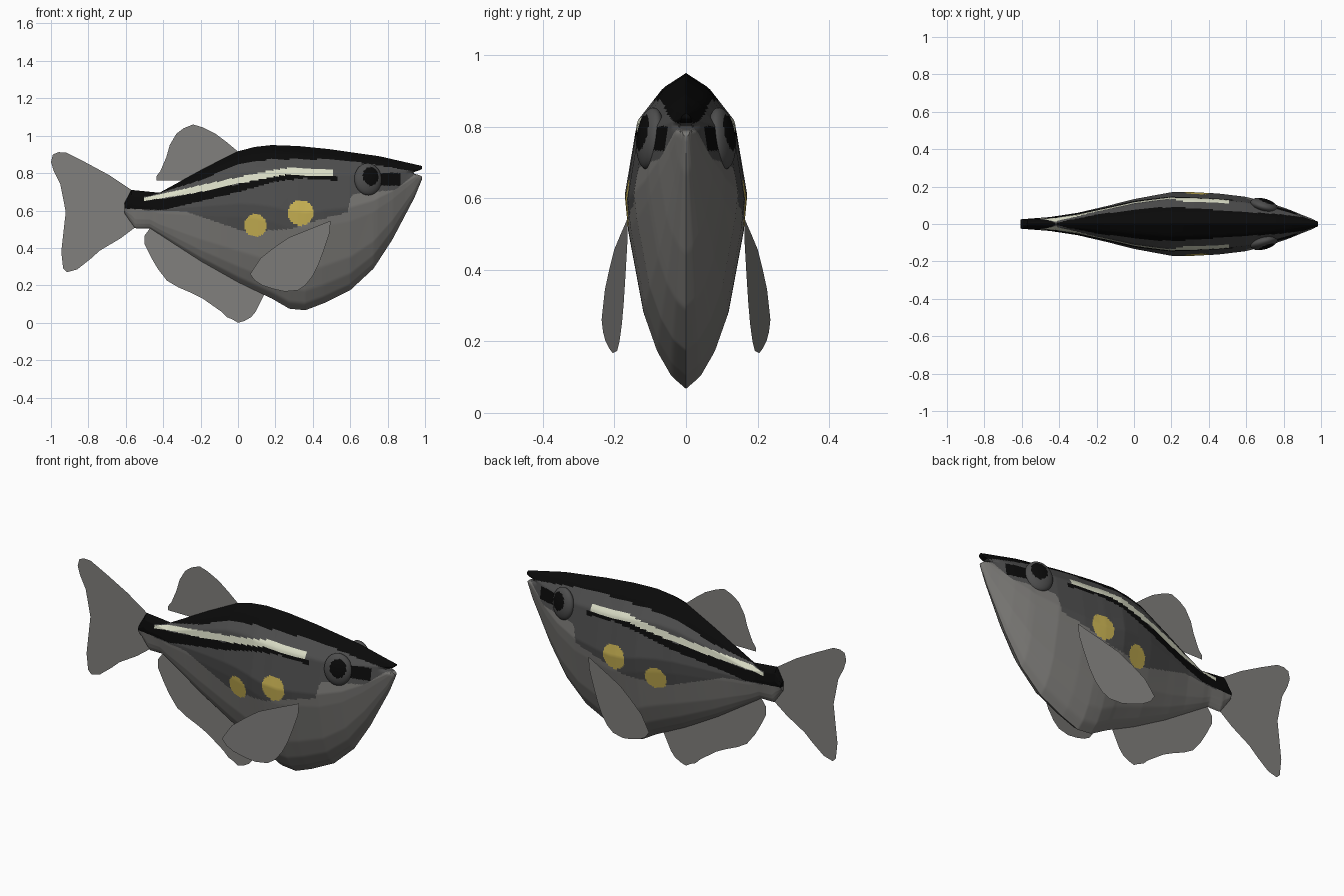
import bpy, bmesh, math
from mathutils import Vector, Matrix

if "Cube" in bpy.data.objects:
    bpy.data.objects.remove(bpy.data.objects["Cube"])


def material(name, r, g, b):
    m = bpy.data.materials.new(name)
    m.diffuse_color = (r, g, b, 1)
    m.use_nodes = True
    m.node_tree.nodes["Principled BSDF"].inputs["Base Color"].default_value = m.diffuse_color
    return m


BLACK = material("black", 0.003, 0.003, 0.003)
DARK = material("dark grey", 0.075, 0.075, 0.075)
BELLY = material("belly grey", 0.19, 0.185, 0.175)
CREAM = material("cream", 0.72, 0.74, 0.58)
YELLOW = material("yellow", 0.60, 0.46, 0.09)
FIN = material("fin grey", 0.22, 0.215, 0.205)


def lerp(x, pts):
    """Piecewise linear curve through (x, value) points."""
    if x <= pts[0][0]:
        return pts[0][1]
    for (a, u), (b, v) in zip(pts, pts[1:]):
        if x <= b:
            return u + (v - u) * (x - a) / (b - a)
    return pts[-1][1]


def finish(name, bm, mats, smooth=True):
    me = bpy.data.meshes.new(name)
    bm.to_mesh(me)
    bm.free()
    for m in mats:
        me.materials.append(m)
    for p in me.polygons:
        p.use_smooth = smooth
    ob = bpy.data.objects.new(name, me)
    bpy.context.collection.objects.link(ob)
    return ob


# Body outline: back, belly, half width along x, and a shared cross-section
BACK = [(-.607, .64), (-.57, .71), (-.42, .695), (-.18, .826), (0, .917), (.09, .94), (.18, .95),
        (.32, .945), (.49, .928), (.757, .89), (.985, .838)]
UNDER = [(-.607, .585), (-.55, .505), (-.47, .505), (-.2, .33), (0, .217), (.18, .13), (.275, .075),
         (.36, .067), (.46, .105), (.6, .174), (.725, .29), (.826, .446), (.944, .67), (.985, .77)]
WIDTH = [(-.607, .025), (-.45, .037), (-.3, .06), (-.15, .095), (0, .133), (.2, .17), (.32, .17),
         (.45, .163), (.6, .145), (.75, .105), (.83, .077), (.9, .048), (.985, .016)]
SECTION = [(0, 0), (.04, .24), (.12, .48), (.24, .70), (.5, .95), (.6, 1), (.84, .8), (.95, .38), (1, 0)]

# Painted pattern, given as heights along x
BAND = [(-.607, .66), (-.47, .678), (-.2, .762), (0, .848), (.17, .874), (.49, .874), (.68, .853), (.94, .81)]
STRIPE = [(-.5, .66), (-.26, .705), (0, .76), (.17, .795), (.28, .812), (.5, .80)]
LINE = [(-.6, .64), (-.4, .632), (-.2, .675), (0, .72), (.2, .772), (.35, .787), (.53, .77)]
FLANK = [(-.5, .60), (-.28, .595), (-.12, .54), (.03, .49), (.28, .50), (.43, .55), (.585, .59),
         (.6, .66), (.62, .69), (.84, .71), (.94, .79)]


def paint(x, z):
    for sx, sz, r in ((.093, .52, .06), (.335, .588, .068)):
        if math.hypot(x - sx, z - sz) < r:
            return 4
    if z > lerp(x, BAND) or (x < -.5 and z > .61):
        return 0
    if -.5 < x < .505 and abs(z - lerp(x, STRIPE)) < lerp(x, [(-.5, .009), (-.2, .018), (.5, .018)]):
        return 3
    if x < .53 and abs(z - lerp(x, LINE)) < lerp(x, [(-.45, .03), (0, .021), (.53, .011)]):
        return 0
    if .76 < x < .87 and abs(z - .767) < .034:
        return 0
    if x > -.5 and z > lerp(x, FLANK):
        return 1
    return 2


def make_body():
    bm = bmesh.new()
    nx, nt = 260, 90
    rings = []
    for i in range(nx + 1):
        x = -.607 + 1.592 * i / nx
        lo, hi, w = lerp(x, UNDER), lerp(x, BACK), lerp(x, WIDTH)
        ring = []
        for k in range(2 * nt):
            side = -1 if k <= nt else 1
            t = k / nt if k <= nt else 2 - k / nt
            z = lo + (hi - lo) * t
            # mouth notch pushed into the snout tip
            dent = .05 * math.exp(-((z - .802) / .012) ** 2) * max(0, (x - .9) / .085)
            ring.append(bm.verts.new((x - dent, side * w * lerp(t, SECTION), z)))
        rings.append(ring)
    for a, b in zip(rings, rings[1:]):
        for k in range(2 * nt):
            j = (k + 1) % (2 * nt)
            f = bm.faces.new((a[k], b[k], b[j], a[j]))
            c = f.calc_center_median()
            f.material_index = paint(c.x, c.z)
    for ring in (rings[0], rings[-1]):
        for k in range(nt):
            quad = [ring[k], ring[k + 1], ring[-k - 1], ring[-k]]
            f = bm.faces.new(list(dict.fromkeys(quad)))
            f.material_index = paint(f.calc_center_median().x, f.calc_center_median().z)
    bmesh.ops.recalc_face_normals(bm, faces=bm.faces)
    ob = finish("body", bm, [BLACK, DARK, BELLY, CREAM, YELLOW])
    bpy.context.view_layer.objects.active = ob
    ob.select_set(True)
    bpy.ops.object.shade_smooth_by_angle(angle=math.radians(35))
    ob.select_set(False)


def make_eye(name, side):
    bm = bmesh.new()
    bmesh.ops.create_uvsphere(bm, u_segments=40, v_segments=32, radius=1)
    for f in bm.faces:  # local z looks outward
        c = f.calc_center_median()
        f.material_index = 0 if c.z > 0 and math.hypot(c.x - .1, c.y - .15) < .58 else 1
    out = Vector((.28, -1, .12)).normalized()
    right = Vector((0, 0, 1)).cross(out).normalized()
    up = out.cross(right)
    rot = Matrix((right, up, out)).transposed().to_4x4()
    bm.transform(Matrix.Translation((.695, -.1, .767)) @ rot @ Matrix.Diagonal((.075, .087, .034, 1)))
    if side > 0:
        bm.transform(Matrix.Diagonal((1, -1, 1, 1)))
        bmesh.ops.reverse_faces(bm, faces=bm.faces)
    finish(name, bm, [BLACK, DARK])


def make_fin(name, outline, place=lambda x: 0):
    """Thin flat fin from an (x, z) outline; place gives y."""
    bm = bmesh.new()
    f = bm.faces.new([bm.verts.new((x, place(x), z)) for x, z in outline])
    bmesh.ops.triangulate(bm, faces=[f])
    finish(name, bm, [FIN], smooth=False)


make_body()
make_eye("eye_front", -1)
make_eye("eye_back", 1)

make_fin("tail_fin", [
    (-.54, .69), (-.57, .71), (-.69, .79), (-.82, .86), (-.92, .91), (-.96, .912), (-.99, .90), (-1, .86),
    (-.985, .81), (-.95, .74), (-.91, .69), (-.87, .645), (-.865, .60), (-.875, .55), (-.90, .50),
    (-.935, .43), (-.945, .38), (-.93, .34), (-.935, .29), (-.915, .27), (-.86, .285), (-.79, .34),
    (-.74, .385), (-.63, .45), (-.55, .51), (-.54, .55)])
make_fin("dorsal_fin", [
    (-.437, .76), (-.435, .785), (-.40, .83), (-.385, .88), (-.365, .95), (-.33, 1.01), (-.29, 1.04),
    (-.24, 1.06), (-.19, 1.045), (-.12, 1.01), (-.06, .965), (0, .915), (.02, .85), (-.2, .76)])
make_fin("anal_fin", [
    (-.46, .52), (-.50, .465), (-.50, .42), (-.465, .35), (-.43, .29), (-.38, .225), (-.32, .19), (-.25, .16),
    (-.19, .13), (-.13, .105), (-.09, .06), (-.06, .03), (-.03, .018), (0, .0), (.035, .01), (.07, .03),
    (.095, .06), (.115, .10), (.14, .15), (.15, .19), (0, .27), (-.2, .38)])
for side, name in ((-1, "pectoral_fin_front"), (1, "pectoral_fin_back")):
    make_fin(name, [
        (.495, .545), (.38, .50), (.27, .455), (.19, .40), (.12, .345), (.09, .30), (.065, .26), (.09, .225),
        (.13, .20), (.19, .18), (.25, .167), (.32, .173), (.36, .20), (.40, .25), (.43, .31), (.46, .39),
        (.49, .48)], lambda x, s=side: s * (.247 - .17 * x))
